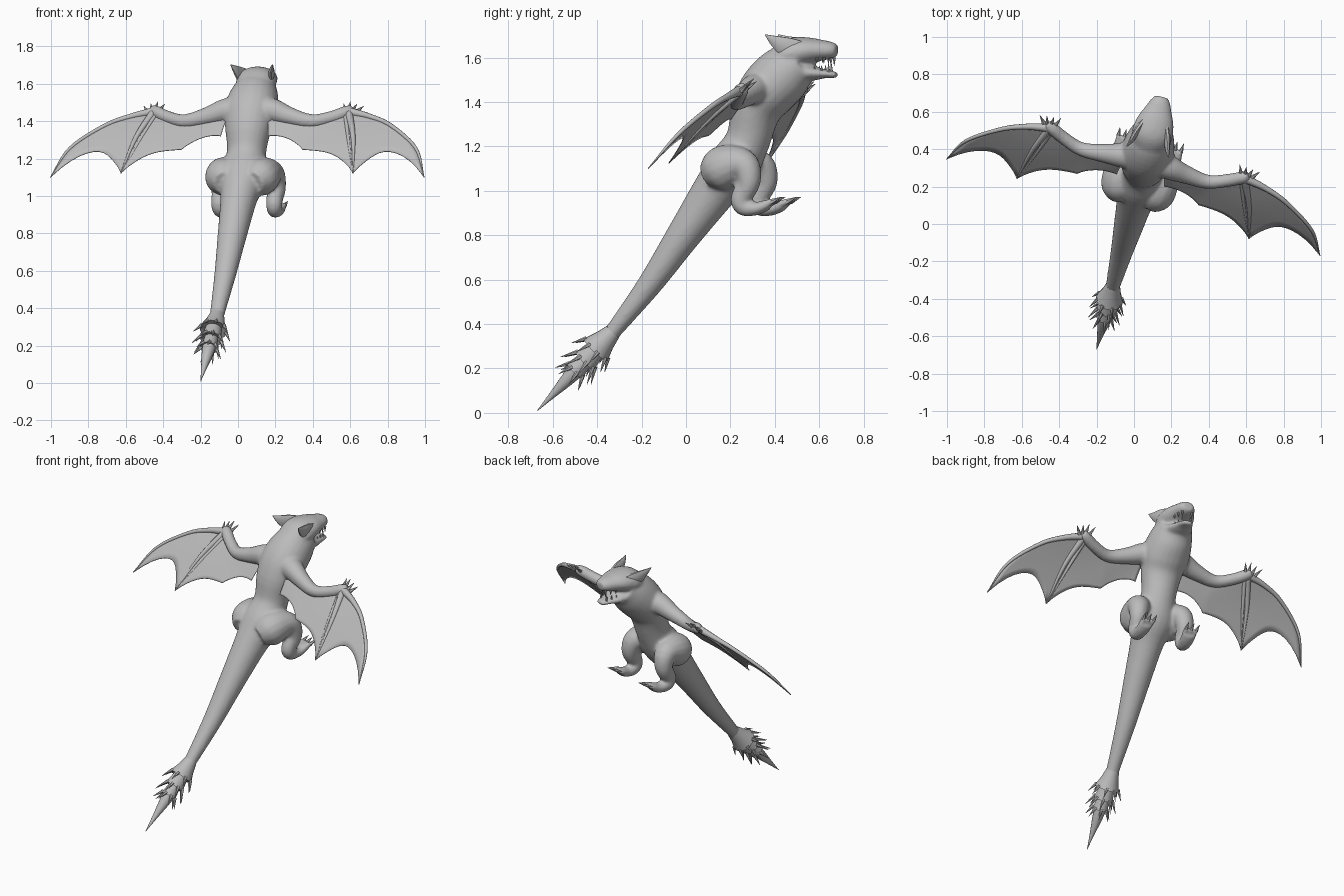
import bpy, bmesh, math
from mathutils import Vector, Matrix

if "Cube" in bpy.data.objects:
    bpy.data.objects.remove(bpy.data.objects["Cube"])

# whole creature is turned slightly about the vertical axis
PLACE = Matrix.Rotation(math.radians(-14.5), 4, 'Z') @ Matrix.Translation((-0.026, 0, 0))
grey = bpy.data.materials.new("hide_grey")
grey.diffuse_color = (0.5, 0.5, 0.5, 1)
grey.use_nodes = True
grey.node_tree.nodes["Principled BSDF"].inputs["Base Color"].default_value = grey.diffuse_color


def finish(name, bm, angle=None):
    bmesh.ops.recalc_face_normals(bm, faces=bm.faces)
    me = bpy.data.meshes.new(name)
    bm.to_mesh(me)
    bm.free()
    me.materials.append(grey)
    me.shade_smooth()
    ob = bpy.data.objects.new(name, me)
    ob.matrix_world = PLACE
    bpy.context.collection.objects.link(ob)
    if angle:
        bpy.ops.object.select_all(action='DESELECT')
        ob.select_set(True)
        bpy.context.view_layer.objects.active = ob
        bpy.ops.object.shade_smooth_by_angle(angle=math.radians(angle))
    return ob


def spline(pts, steps):
    """Catmull-Rom through equal-length tuples."""
    p = [Vector(q) for q in pts]
    p = [p[0] * 2 - p[1]] + p + [p[-1] * 2 - p[-2]]
    out = []
    for i in range(1, len(p) - 2):
        a, b, c, d = p[i - 1:i + 3]
        for k in range(steps):
            t = k / steps
            out.append(0.5 * (2 * b + (c - a) * t + (2 * a - 5 * b + 4 * c - d) * t * t
                              + (3 * b - a - 3 * c + d) * t ** 3))
    return out + [p[-2]]


def tube(bm, pts, ref=(1, 0, 0), seg=16, steps=4, caps=True):
    """Loft ellipses; pts are (x, y, z, width radius, depth radius)."""
    pts = spline([q if len(q) == 5 else (*q, q[3]) for q in pts], steps)
    rings = []
    for i, q in enumerate(pts):
        t = (pts[min(i + 1, len(pts) - 1)] - pts[max(i - 1, 0)])
        t = Vector(t[:3]).normalized()
        side = Vector(ref)
        side = (side - t * side.dot(t)).normalized()
        up = t.cross(side)
        c = Vector(q[:3])
        rings.append([bm.verts.new(c + side * max(q[3], .001) * math.cos(a) + up * max(q[4], .001) * math.sin(a))
                      for a in (2 * math.pi * k / seg for k in range(seg))])
    for r, s in zip(rings, rings[1:]):
        for k in range(seg):
            bm.faces.new((r[k], r[(k + 1) % seg], s[(k + 1) % seg], s[k]))
    if caps:
        bm.faces.new(rings[0])
        bm.faces.new(rings[-1])


def spike(bm, base, tip, r, flat=1.0, seg=6):
    tube(bm, [(*base, r, r * flat), (*tip, .001, .001)], ref=(.9, .1, .3), seg=seg, steps=1)


def flip(pts, s):
    return [(q[0] * s, *q[1:]) for q in pts]


# ---- body: tail, torso, skull, jaw, arms and legs fused into one skin
bm = bmesh.new()
tube(bm, [(0, -.37, .335, .036, .036), (0, -.335, .38, .04, .038), (0, -.174, .58, .058, .056),
          (0, -.025, .79, .078, .076), (0, .123, .995, .1, .1), (0, .211, 1.108, .135, .115),
          (0, .28, 1.225, .105, .1), (0, .318, 1.36, .125, .112), (0, .374, 1.45, .145, .13),
          (0, .455, 1.53, .13, .128), (0, .53, 1.585, .1, .095)], seg=24)
# skull and muzzle
tube(bm, [(0, .43, 1.58, .095, .07), (0, .49, 1.615, .11, .075), (0, .56, 1.63, .1, .062),
          (0, .62, 1.633, .075, .048), (0, .672, 1.632, .052, .038), (0, .695, 1.63, .035, .026)], seg=20)
# lower jaw
tube(bm, [(0, .5, 1.545, .1, .06), (0, .58, 1.53, .078, .036), (0, .64, 1.527, .055, .02),
          (0, .685, 1.522, .035, .015), (0, .695, 1.52, .025, .012)], seg=16)
for s in (1, -1):
    # arm with hand
    tube(bm, flip([(.04, .36, 1.45, .09), (.13, .34, 1.455, .068), (.23, .325, 1.425, .05), (.35, .317, 1.4, .038),
                   (.45, .35, 1.42, .035), (.525, .385, 1.45, .034), (.555, .405, 1.465, .024)], s), ref=(0, 1, 0))
    # thigh, shin and foot
    tube(bm, flip([(.075, .12, 1.07, .065), (.095, .175, 1.095, .1), (.115, .24, 1.115, .095),
                   (.14, .305, 1.11, .068), (.152, .325, 1.04, .053), (.152, .295, .965, .04)], s))
    tube(bm, flip([(.152, .315, 1.03, .045), (.152, .285, .96, .044), (.15, .305, .925, .04),
                   (.147, .36, .92, .042, .03), (.142, .41, .937, .045, .025)], s))
    for k in (-1, 0, 1):  # toes
        tube(bm, flip([(.142 + k * .02, .38, .93, .02), (.14 + k * .03, .43, .95, .016),
                       (.14 + k * .032, .448, .95, .01)], s), seg=8)
body = finish("body", bm)
mod = body.modifiers.new("fuse", 'REMESH')
mod.mode = 'VOXEL'
mod.voxel_size = 0.009
mod.use_smooth_shade = True
mod = body.modifiers.new("soften", 'SMOOTH')
mod.factor = 0.5
mod.iterations = 7

# ---- ears: flat swept-back points
bm = bmesh.new()
for s in (1, -1):
    tube(bm, flip([(.06, .545, 1.625, .022, .05), (.085, .48, 1.648, .018, .046),
                   (.1, .43, 1.675, .012, .026), (.116, .392, 1.703, .002, .002)], s), seg=10)
finish("ears", bm, 50)

# ---- teeth
bm = bmesh.new()
for s in (1, -1):
    for y, w, h in ((.675, .03, .035), (.645, .042, .025), (.615, .053, .022)):
        spike(bm, (s * w, y, 1.6), (s * w, y, 1.598 - h), .008)
        spike(bm, (s * w * .85, y - .012, 1.535), (s * w * .85, y - .012, 1.54 + h), .008)
finish("teeth", bm, 50)

# ---- claws on hands and feet
bm = bmesh.new()
for s in (1, -1):
    for k in range(4):
        x = .515 + k * .02
        spike(bm, (s * x, .4, 1.462 - abs(k - 1) * .006),
              (s * (x + (k - 1.2) * .018), .45 - k * .004, 1.505 - abs(k - 1) * .012), .013)
    for k in (-1, 0, 1):
        spike(bm, (s * (.14 + k * .032), .435, .951), (s * (.14 + k * .036), .482, .972), .013)
finish("claws", bm, 50)

# ---- wings
WRIST = (.537, .385, 1.452)
LEAD = [WRIST, (.66, .36, 1.425), (.792, .311, 1.375), (.955, .205, 1.255), (1.032, .084, 1.1)]
MID = [WRIST, (.6, .24, 1.31), (.641, .078, 1.123)]
ELBOW = [(.37, .32, 1.4), (.34, .25, 1.32), (.335, .185, 1.248)]
ROOT = [(.1, .33, 1.45), (.12, .28, 1.385), (.13, .235, 1.32)]


def resample(pts, n):
    dense = spline(pts, 30)
    return [dense[round(i * (len(dense) - 1) / n)] for i in range(n + 1)]


def panel(bm, a, b, pull, s, n=12, m=12):
    """Web skin between two bones with a scalloped trailing edge."""
    ca, cb = resample(a, 60), resample(b, 60)
    grid = []
    for j in range(m + 1):
        w = j / m
        cut = 1 - pull * math.sin(math.pi * w) ** .8
        row = []
        for i in range(n + 1):
            f = 60 * cut * i / n
            k = min(int(f), 59)
            p = ca[k].lerp(ca[k + 1], f - k).lerp(cb[k].lerp(cb[k + 1], f - k), w)
            row.append(bm.verts.new((p.x * s, p.y, p.z)))
        grid.append(row)
    for r, q in zip(grid, grid[1:]):
        for i in range(n):
            bm.faces.new((r[i], r[i + 1], q[i + 1], q[i]))


for s, side in ((1, "right"), (-1, "left")):
    bm = bmesh.new()
    panel(bm, LEAD, MID, .25, s)
    panel(bm, MID, ELBOW, .17, s)
    panel(bm, ELBOW, ROOT, .2, s)
    bmesh.ops.remove_doubles(bm, verts=bm.verts, dist=.0005)
    web = finish(side + "_wing_membrane", bm)
    mod = web.modifiers.new("thickness", 'SOLIDIFY')
    mod.thickness = .004
    mod.offset = 0
    bm = bmesh.new()
    for bone, radii in ((LEAD, (.024, .016, .012, .009, .002)), (MID, (.022, .013, .003))):
        tube(bm, flip([(*p, r) for p, r in zip(bone, radii)], s), ref=(0, 1, 0), seg=10, steps=6)
    # slim second rod beside the middle finger
    tube(bm, flip([(.525, .37, 1.435, .014), (.575, .235, 1.3, .009), (.638, .08, 1.125, .002)], s),
         ref=(0, 1, 0), seg=8)
    finish(side + "_wing_fingers", bm, 50)

# ---- tail end: nested flared collars, splayed spines and a long point
START, END = Vector((0, -.345, .367)), Vector((0, -.70, .008))
axis = (END - START).normalized()
across = axis.cross(Vector((1, 0, 0)))


def at(t, r=0, a=0):
    return START.lerp(END, t) + (Vector((1, 0, 0)) * math.cos(a) + across * math.sin(a)) * r


collars, spines = bmesh.new(), bmesh.new()
for t0, r0, t1, r1, length, count in ((.0, .038, .23, .074, .07, 8), (.17, .042, .37, .058, .085, 8),
                                      (.32, .034, .5, .046, .07, 7)):
    tube(collars, [(*at(t0), r0), (*at(t0 * .5 + t1 * .5), r0 * .6 + r1 * .4), (*at(t1), r1),
                   (*at(t1 - .03), r0 * .8)], seg=16, steps=1)
    for k in range(count):
        a = 2 * math.pi * (k + .5) / count
        base = at(t1 - .02, r1 * .9, a)
        out = (at(0, 1, a) - START).normalized()
        spike(spines, base, base + axis * length * .85 + out * length * .5, .011)
finish("tail_collars", collars, 45)
finish("tail_spines", spines, 50)
bm = bmesh.new()
tube(bm, [(*at(.2), .035), (*at(.45), .037), (*at(.6), .031), (*at(.8), .015), (*at(1), .001)], seg=12, steps=3)
finish("tail_point", bm, 50)
